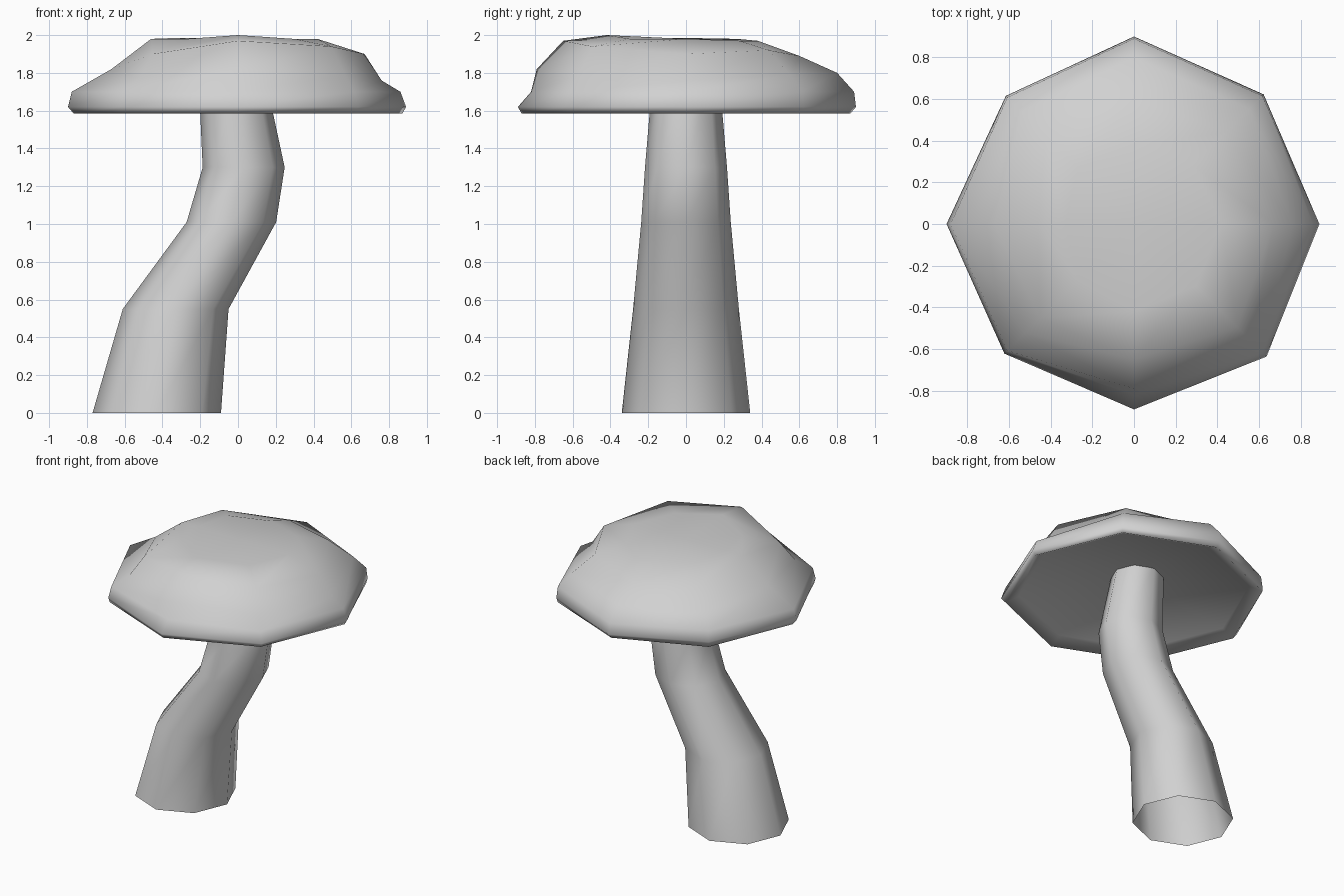
import bpy
import bmesh
from math import cos, sin, pi
from mathutils import Vector

SIDES = 8

default_cube = bpy.data.objects.get("Cube")
if default_cube:
    bpy.data.objects.remove(default_cube, do_unlink=True)


def make_material(name, colour):
    material = bpy.data.materials.new(name)
    material.use_nodes = True
    material.diffuse_color = colour
    material.node_tree.nodes["Principled BSDF"].inputs["Base Color"].default_value = colour
    return material


def add_ring(bm, radii, heights, centre_x=0):
    """Octagon of vertices, starting at +x and turning towards +y."""
    if not isinstance(radii, list):
        radii = [radii] * SIDES
    if not isinstance(heights, list):
        heights = [heights] * SIDES
    ring = []
    for i, (radius, height) in enumerate(zip(radii, heights)):
        angle = 2 * pi * i / SIDES
        position = Vector((centre_x + radius * cos(angle), radius * sin(angle), height))
        ring.append(bm.verts.new(position))
    return ring


def bridge(bm, lower, upper):
    for i in range(SIDES):
        j = (i + 1) % SIDES
        bm.faces.new((lower[i], lower[j], upper[j], upper[i]))


def close_with_fan(bm, ring, height, flip=False):
    tip = bm.verts.new((0, 0, height))
    for i in range(SIDES):
        corners = [ring[i], ring[(i + 1) % SIDES], tip]
        bm.faces.new(corners[::-1] if flip else corners)


def finish(bm, name, material):
    mesh = bpy.data.meshes.new(name)
    bm.to_mesh(mesh)
    bm.free()
    mesh.materials.append(material)
    mesh.shade_smooth()
    part = bpy.data.objects.new(name, mesh)
    bpy.context.collection.objects.link(part)
    return part


grey = make_material("plain grey", (0.64, 0.64, 0.64, 1))

# Bent, tapering stem, open at the foot
stem = bmesh.new()
stem_sections = [
    # radius, height, sideways offset
    (0.34, 0, -0.43),
    (0.28, 0.55, -0.33),
    (0.237, 1.01, -0.035),
    (0.217, 1.3, 0.03),
    (0.178, 1.76, -0.03),
]
stem_rings = [add_ring(stem, *section) for section in stem_sections]
for below, above in zip(stem_rings, stem_rings[1:]):
    bridge(stem, below, above)
finish(stem, "stem", grey)

# Lumpy cap: shallow conical underside, lip, rim, then rising shoulders
cap = bmesh.new()
cap_sections = [
    # underside edge and lip
    (0.78, 1.63),
    (0.87, 1.585),
    # widest rim
    ([0.89, 0.88, 0.9, 0.87, 0.9, 0.88, 0.89, 0.9], 1.62),
    # upper rim
    ([0.86, 0.87, 0.89, 0.86, 0.88, 0.86, 0.82, 0.87], 1.7),
    # shoulder
    ([0.76, 0.78, 0.8, 0.76, 0.67, 0.74, 0.79, 0.8],
     [1.76, 1.79, 1.8, 1.8, 1.82, 1.77, 1.82, 1.79]),
    # brow
    ([0.67, 0.62, 0.6, 0.6, 0.46, 0.64, 0.65, 0.7],
     [1.9, 1.92, 1.89, 1.92, 1.98, 1.9, 1.97, 1.94]),
    # crown
    ([0.42, 0.4, 0.38, 0.38, 0.33, 0.38, 0.42, 0.42],
     [1.98, 1.97, 1.97, 1.98, 1.985, 1.98, 2, 1.98]),
]
cap_rings = [add_ring(cap, *section) for section in cap_sections]
for below, above in zip(cap_rings, cap_rings[1:]):
    bridge(cap, below, above)
close_with_fan(cap, cap_rings[0], 1.77, flip=True)
close_with_fan(cap, cap_rings[-1], 1.98)
finish(cap, "cap", grey)
